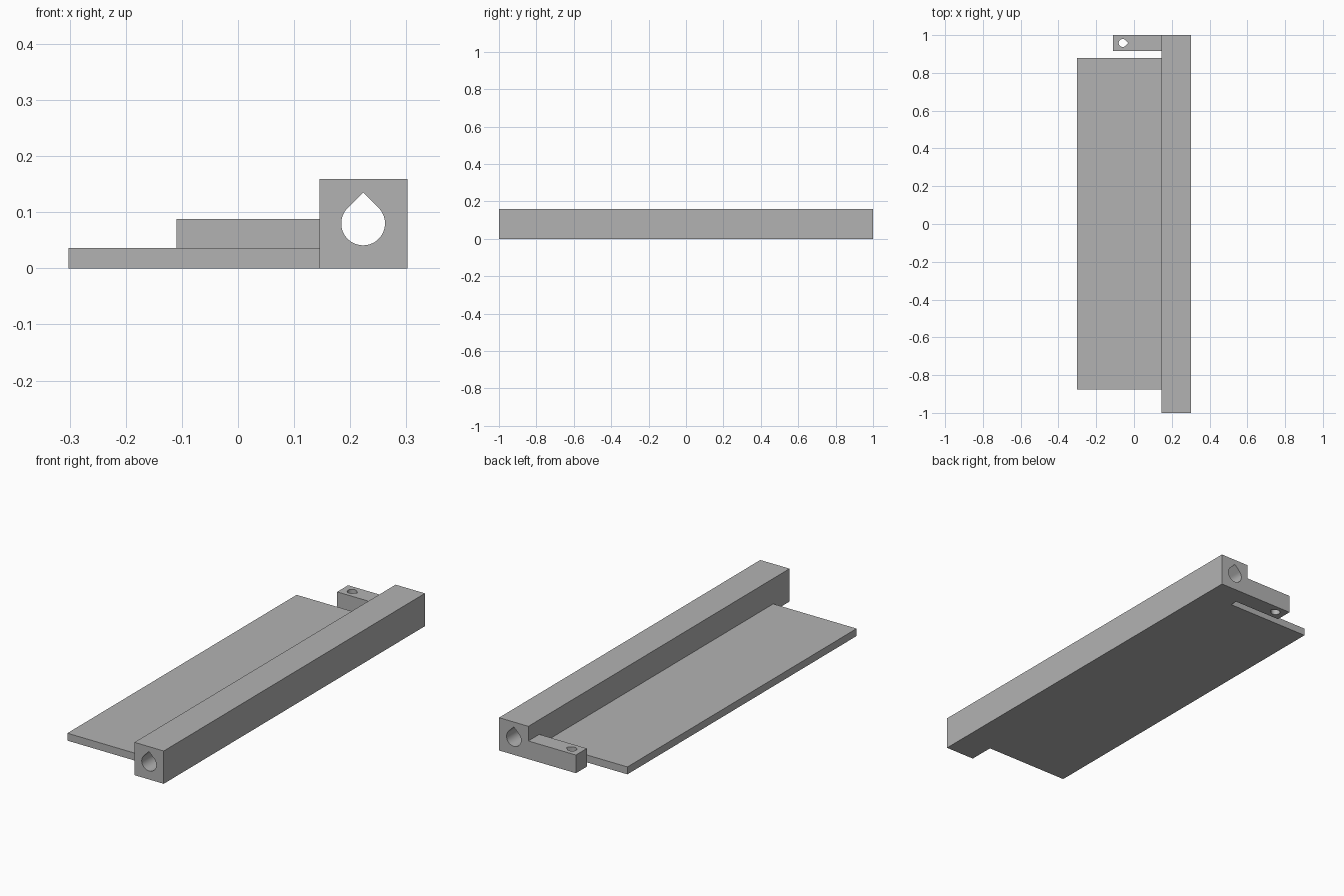
import bpy, bmesh, math
from mathutils import Matrix, Vector

cube = bpy.data.objects.get("Cube")
if cube:
    bpy.data.objects.remove(cube, do_unlink=True)

grey = bpy.data.materials.new("plain_grey")
grey.use_nodes = True
colour = (0.45, 0.45, 0.45, 1)
grey.diffuse_color = colour
bsdf = next(n for n in grey.node_tree.nodes if n.type == 'BSDF_PRINCIPLED')
bsdf.inputs["Base Color"].default_value = colour


def rect(u0, u1, v0, v1):
    return [(u0, v0), (u1, v0), (u1, v1), (u0, v1)]


def teardrop(u, v, r, point_angle, steps=48):
    """Circle whose quarter around point_angle is replaced by a 45 degree tip."""
    pts = []
    for i in range(steps + 1):
        a = point_angle + math.pi / 4 + 1.5 * math.pi * i / steps
        pts.append((u + r * math.cos(a), v + r * math.sin(a)))
    tip = r * math.sqrt(2)
    pts.append((u + tip * math.cos(point_angle), v + tip * math.sin(point_angle)))
    return pts


def prism(name, loops, depth, matrix=Matrix()):
    """Fill an outline with optional holes and extrude it along its normal."""
    bm = bmesh.new()
    edges = []
    for loop in loops:
        vs = [bm.verts.new((u, v, 0)) for u, v in loop]
        edges += [bm.edges.new((a, b)) for a, b in zip(vs, vs[1:] + vs[:1])]
    bmesh.ops.triangle_fill(bm, edges=edges, use_beauty=True, normal=(0, 0, 1))
    new = bmesh.ops.extrude_face_region(bm, geom=bm.faces[:], use_keep_orig=True)["geom"]
    top = [g for g in new if isinstance(g, bmesh.types.BMVert)]
    bmesh.ops.translate(bm, verts=top, vec=Vector((0, 0, depth)))
    bm.transform(matrix)
    bmesh.ops.recalc_face_normals(bm, faces=bm.faces[:])
    mesh = bpy.data.meshes.new(name)
    bm.to_mesh(mesh)
    bm.free()
    mesh.materials.append(grey)
    obj = bpy.data.objects.new(name, mesh)
    bpy.context.collection.objects.link(obj)
    bpy.ops.object.select_all(action='DESELECT')
    obj.select_set(True)
    bpy.context.view_layer.objects.active = obj
    bpy.ops.object.shade_smooth_by_angle(angle=math.radians(25))
    return obj


# Long square beam with a teardrop bore, extruded from the back to the front
upright = Matrix.Translation((0, 1, 0)) @ Matrix.Rotation(math.pi / 2, 4, 'X')
prism("bored_beam",
      [rect(0.145, 0.302, 0, 0.159), teardrop(0.223, 0.08, 0.039, math.pi / 2)],
      2, upright)

# Thin flat plate along the beam
prism("base_plate", [rect(-0.302, 0.145, -0.875, 0.88)], 0.036)

# Short arm at the back end with a small vertical hole
prism("end_arm",
      [rect(-0.11, 0.145, 0.916, 1), teardrop(-0.06, 0.958, 0.021, 0)],
      0.088)
